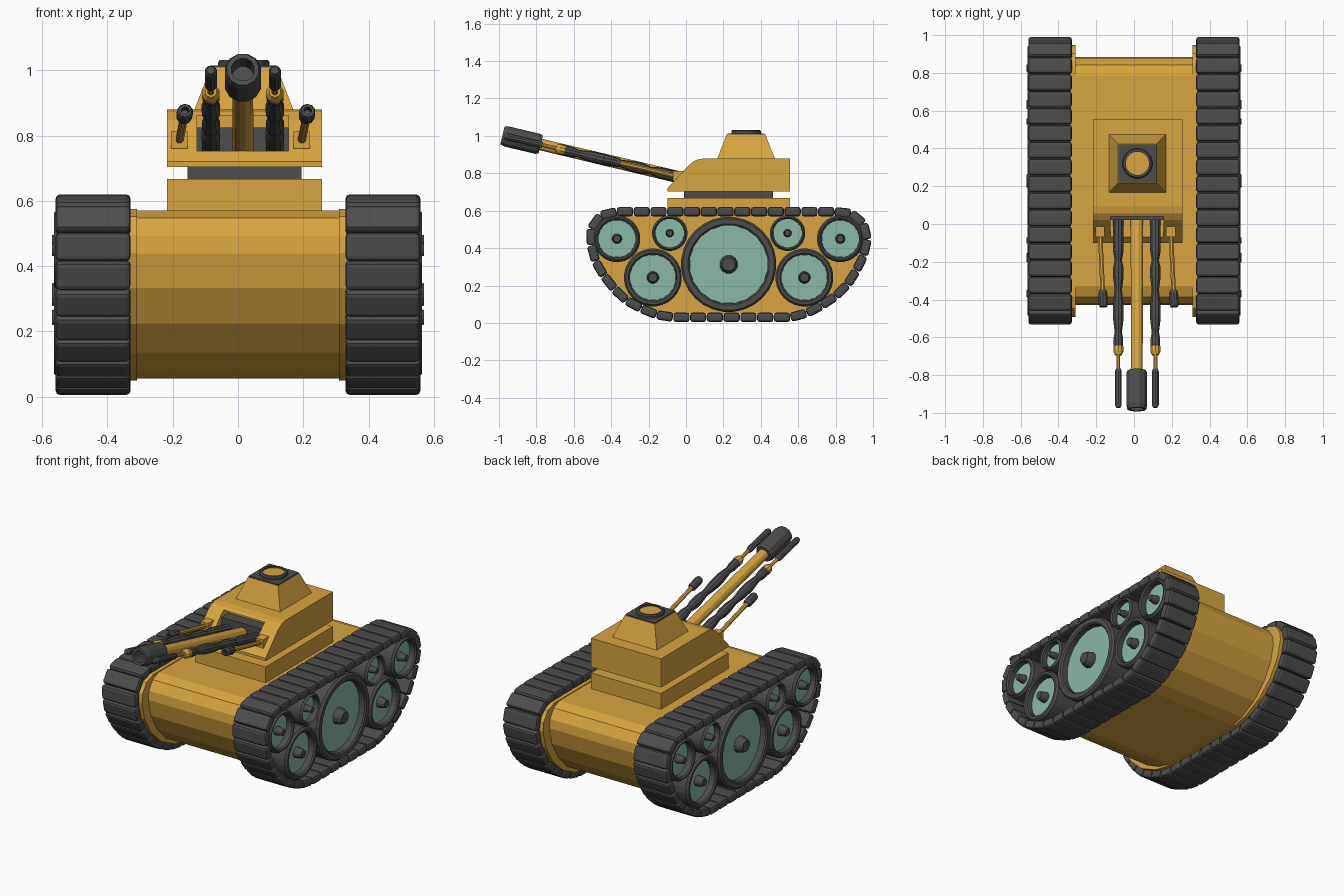
import bpy, bmesh, math
from mathutils import Vector, Matrix

if "Cube" in bpy.data.objects:
    bpy.data.objects.remove(bpy.data.objects["Cube"])


def material(name, rgb):
    m = bpy.data.materials.new(name)
    m.diffuse_color = (*rgb, 1)
    m.use_nodes = True
    m.node_tree.nodes["Principled BSDF"].inputs["Base Color"].default_value = m.diffuse_color
    return m


GOLD = material("gold_paint", (0.68, 0.38, 0.05))
TEAL = material("teal_paint", (0.26, 0.48, 0.39))
DARK = material("dark_metal", (0.075, 0.075, 0.075))
CX, CY = 0.018, 0.228       # turret centre in x, running gear centre in y


def finish(name, bm, mat):
    bmesh.ops.recalc_face_normals(bm, faces=bm.faces)
    me = bpy.data.meshes.new(name)
    bm.to_mesh(me)
    bm.free()
    me.materials.append(mat)
    ob = bpy.data.objects.new(name, me)
    bpy.context.collection.objects.link(ob)
    return ob


def prism(name, profile, x0, x1, mat):
    """Extrude a (y, z) outline along x."""
    bm = bmesh.new()
    face = bm.faces.new([bm.verts.new((x0, y, z)) for y, z in profile])
    out = bmesh.ops.extrude_face_region(bm, geom=[face])
    vs = [g for g in out["geom"] if isinstance(g, bmesh.types.BMVert)]
    bmesh.ops.translate(bm, verts=vs, vec=(x1 - x0, 0, 0))
    return finish(name, bm, mat)


def box(name, x0, x1, y0, y1, z0, z1, mat):
    return prism(name, [(y0, z0), (y1, z0), (y1, z1), (y0, z1)], x0, x1, mat)


def lathe(name, profile, origin, axis, segs, mat):
    """Spin (radius, distance) points about an axis."""
    rot = Vector(axis).to_track_quat('Z', 'Y').to_matrix().to_4x4()
    bm = bmesh.new()
    rings = []
    for r, d in profile:
        n = 1 if r == 0 else segs
        rings.append([bm.verts.new((r * math.cos((i + .5) * math.tau / segs),
                                    r * math.sin((i + .5) * math.tau / segs), d))
                      for i in range(n)])
    for a, b in zip(rings, rings[1:]):
        for i in range(segs):
            j = (i + 1) % segs
            loop = []
            for v in (a[i % len(a)], a[j % len(a)], b[j % len(b)], b[i % len(b)]):
                if v not in loop:
                    loop.append(v)
            if len(loop) > 2:
                bm.faces.new(loop)
    bm.transform(Matrix.Translation(origin) @ rot)
    return finish(name, bm, mat)


# Track centreline, rear half mirrored to the front
half = [(0.33, 0.03), (0.42, 0.053), (0.545, 0.118), (0.645, 0.215), (0.715, 0.335),
        (0.742, 0.45), (0.735, 0.51), (0.695, 0.57), (0.63, 0.595)]
loop = [(CY + u, z) for u, z in half] + [(CY - u, z) for u, z in reversed(half)]


def scaled(ky, inset):
    kz = (0.565 - 2 * inset) / 0.565
    return [(CY + (y - CY) * ky, 0.3125 + (z - 0.3125) * kz) for y, z in loop]


# Hull and the track-shaped side plates
prism("hull", scaled(0.885, 0.025), -0.32, 0.32, GOLD)
for s, side in ((1, "right"), (-1, "left")):
    prism(side + "_side_plate", scaled(0.97, 0.02), s * 0.31, s * 0.335, GOLD)


# Evenly spaced positions along the track path
def path_points(n):
    pts = [Vector(p) for p in loop]
    segs = list(zip(pts, pts[1:] + pts[:1]))
    total = sum((b - a).length for a, b in segs)
    res = []
    for i in range(n):
        d = total * i / n
        for a, b in segs:
            if d <= (b - a).length:
                res.append(a.lerp(b, d / (b - a).length))
                break
            d -= (b - a).length
    return res, total / n


# Track links: bevelled blocks
nodes, pitch = path_points(40)
for s, side in ((1, "right"), (-1, "left")):
    bm = bmesh.new()
    for a, b in zip(nodes, nodes[1:] + nodes[:1]):
        mid, d = (a + b) / 2, b - a
        m = (Matrix.Translation((s * 0.444, mid.x, mid.y))
             @ Matrix.Rotation(math.atan2(d.y, d.x), 4, 'X')
             @ Matrix.Diagonal((0.23, pitch * 0.97, 0.05, 1)))
        bmesh.ops.create_cube(bm, size=1, matrix=m)
    bmesh.ops.bevel(bm, geom=bm.edges[:], offset=0.014, segments=2, profile=0.5,
                    affect='EDGES')
    finish(side + "_track", bm, DARK)

# Wheels: offset along track, height, tyre radius, disc radius, hub radius
wheels = [(0, 0.313, 0.255, 0.21, 0.05)]
for k in (-1, 1):
    wheels += [(k * 0.405, 0.243, 0.155, 0.123, 0.033),
               (k * 0.597, 0.45, 0.125, 0.1, 0.027),
               (k * 0.315, 0.48, 0.095, 0.077, 0.022)]
for s, side in ((1, "right"), (-1, "left")):
    for i, (u, z, R, r, h) in enumerate(wheels):
        o, ax, tag = (0, CY + u, z), (s, 0, 0), f"{side}_wheel_{i}"
        lathe(tag + "_tyre", [(0, 0.335), (R, 0.335), (R, 0.55), (R - 0.01, 0.563),
                              (r + 0.008, 0.563), (r, 0.555), (r, 0.5), (0, 0.5)],
              o, ax, 28, DARK)
        lathe(tag + "_disc", [(0, 0.495), (r, 0.495), (r, 0.52), (0, 0.52)], o, ax, 20, TEAL)
        lathe(tag + "_hub", [(0, 0.515), (h, 0.515), (h * 0.9, 0.545), (h * 0.7, 0.57),
                             (0, 0.57)], o, ax, 12, DARK)

# Turret base, ring and body
box("turret_base", -0.218, 0.258, -0.10, 0.555, 0.55, 0.667, GOLD)
box("turret_ring", -0.155, 0.195, -0.01, 0.465, 0.66, 0.71, DARK)
turret = prism("turret_body", [(-0.10, 0.703), (0.555, 0.703), (0.555, 0.88), (0.095, 0.88),
                               (0.055, 0.872), (0.02, 0.848), (-0.10, 0.72)],
               -0.218, 0.258, GOLD)

# Gun opening cut in the sloped front, with a dark mount inside
cutter = box("opening_cutter", -0.125, 0.155, -0.3, 0.09, 0.752, 0.862, GOLD)
cutter.hide_render = True
cutter.hide_viewport = True
cut = turret.modifiers.new("opening", 'BOOLEAN')
cut.operation, cut.object, cut.solver = 'DIFFERENCE', cutter, 'EXACT'
box("gun_mount", -0.125, 0.155, 0.02, 0.095, 0.75, 0.825, DARK)

# Cupola: tapered block, dark cap and round hatch
bm = bmesh.new()
bmesh.ops.create_cube(bm, size=1, matrix=Matrix.Translation((CX, 0.321, 0.943))
                      @ Matrix.Diagonal((0.304, 0.308, 0.13, 1)))
for v in bm.verts:
    if v.co.z > 0.95:
        v.co.x = CX + (v.co.x - CX) * 0.67
        v.co.y = 0.321 + (v.co.y - 0.321) * 0.67
finish("cupola", bm, GOLD)
box("cupola_cap", CX - 0.1, CX + 0.1, 0.221, 0.421, 1.0, 1.014, DARK)
lathe("hatch_ring", [(0.062, 1.0), (0.08, 1.0), (0.08, 1.025), (0.074, 1.032), (0.062, 1.032),
                     (0.062, 1.0)], (CX, 0.321, 0), (0, 0, 1), 20, DARK)
lathe("hatch_lid", [(0, 1.0), (0.063, 1.0), (0.063, 1.024), (0, 1.024)],
      (CX, 0.321, 0), (0, 0, 1), 20, GOLD)

# Main gun, raised about 13 degrees
el = math.radians(13.3)
aim = (0, -math.cos(el), math.sin(el))
root = Vector((CX - 0.003, 0.06, 0.756))
lathe("main_barrel", [(0, 0), (0.034, 0), (0.032, 0.9), (0, 0.9)], root, aim, 12, GOLD)
lathe("main_muzzle", [(0, 0.86), (0.05, 0.86), (0.057, 0.875), (0.057, 1.045), (0.05, 1.07),
                      (0.036, 1.07), (0.034, 0.97), (0, 0.97)], root, aim, 12, DARK)

# Secondary guns: bulged sleeve, gold collar, thin rod, dark tip
sleeve = [(0, 0), (0.028, 0), (0.03, 0.2), (0.02, 0.26), (0.029, 0.3), (0.029, 0.35),
          (0.02, 0.42), (0.029, 0.5), (0.03, 0.57), (0.02, 0.65), (0.027, 0.69),
          (0.027, 0.73), (0, 0.73)]
for k, side in ((-1, "left"), (1, "right")):
    o = root + Vector((k * 0.098, 0, 0))
    lathe(side + "_gun_sleeve", sleeve, o, aim, 10, DARK)
    lathe(side + "_gun_collar", [(0, 0.728), (0.028, 0.728), (0.028, 0.755), (0.018, 0.775),
                                 (0, 0.775)], o, aim, 10, GOLD)
    lathe(side + "_gun_rod", [(0, 0.76), (0.011, 0.76), (0.011, 0.88), (0, 0.88)],
          o, aim, 8, GOLD)
    lathe(side + "_gun_tip", [(0, 0.85), (0.014, 0.85), (0.019, 0.865), (0.019, 1.045),
                              (0.012, 1.06), (0, 1.06)], o, aim, 10, DARK)

# Small outer guns, both angled slightly the same way
for x, side in ((-0.18, "left"), (0.195, "right")):
    box(side + "_small_gun_block", x - 0.025, x + 0.025, -0.07, 0.01, 0.76, 0.812, GOLD)
    o, ax = (x, -0.04, 0.782), Vector((0.045, aim[1], aim[2]))
    lathe(side + "_small_gun_rod", [(0, 0), (0.013, 0), (0.013, 0.35), (0, 0.35)],
          o, ax, 8, GOLD)
    lathe(side + "_small_gun_tip", [(0, 0.32), (0.02, 0.32), (0.025, 0.335), (0.025, 0.395),
                                    (0.02, 0.41), (0.012, 0.41), (0.012, 0.37), (0, 0.37)],
          o, ax, 10, DARK)
